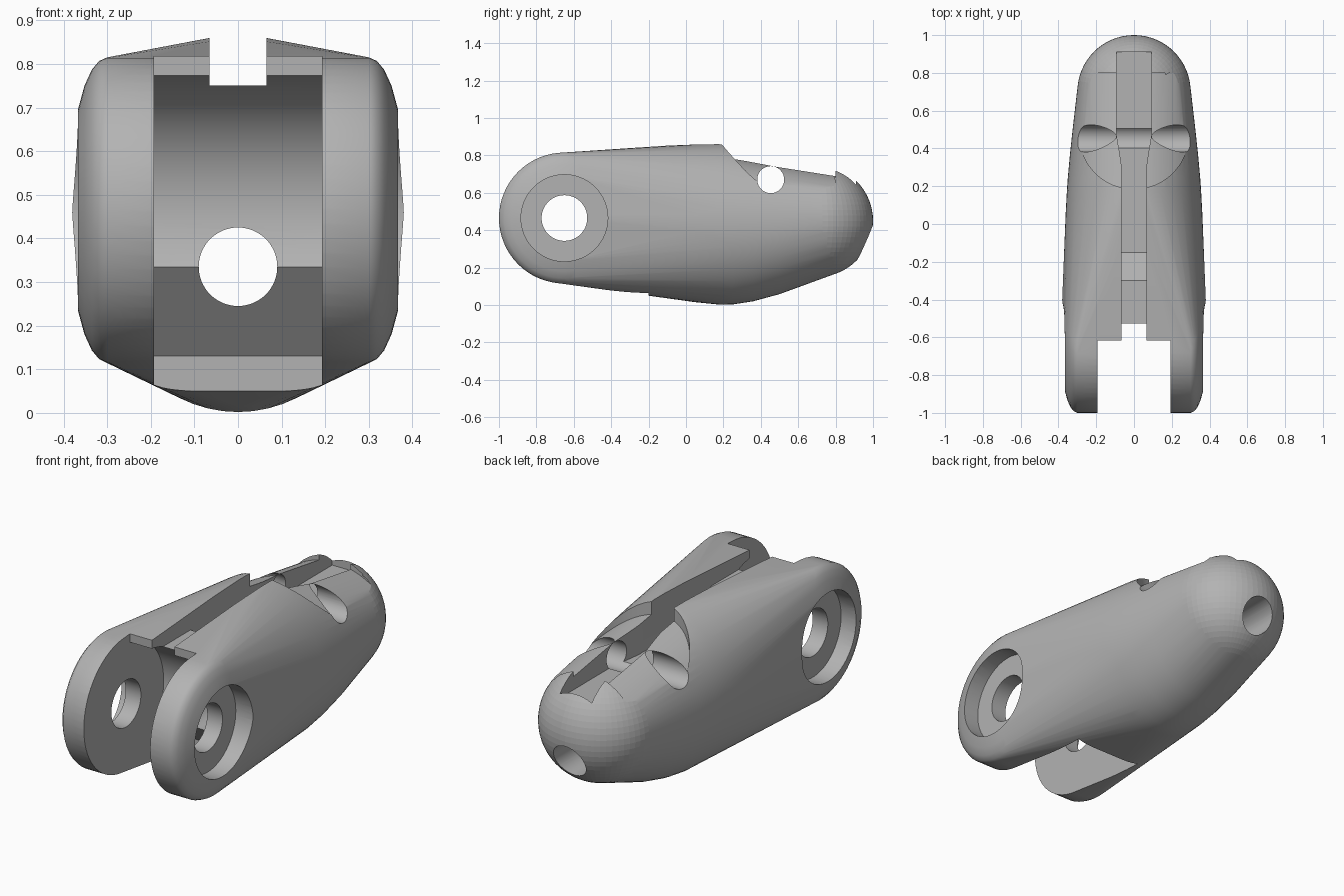
import bpy, bmesh, math
from mathutils import Matrix

if "Cube" in bpy.data.objects:
    bpy.data.objects.remove(bpy.data.objects["Cube"], do_unlink=True)

HINGE_Y, HINGE_Z = -0.65, 0.465
TIP_Y, TIP_Z, TIP_R = 0.70, 0.45, 0.30

grey = bpy.data.materials.new("plain grey")
grey.use_nodes = True
COLOUR = (0.45, 0.45, 0.45, 1)
grey.diffuse_color = COLOUR
grey.node_tree.nodes["Principled BSDF"].inputs["Base Color"].default_value = COLOUR


def make_object(name, bm):
    bmesh.ops.recalc_face_normals(bm, faces=bm.faces)
    mesh = bpy.data.meshes.new(name)
    bm.to_mesh(mesh)
    bm.free()
    obj = bpy.data.objects.new(name, mesh)
    bpy.context.collection.objects.link(obj)
    mesh.materials.append(grey)
    return obj


def cut(target, cutter):
    """Subtract the cutter, then discard it."""
    mod = target.modifiers.new("cut", 'BOOLEAN')
    mod.operation, mod.solver, mod.object = 'DIFFERENCE', 'EXACT', cutter
    bpy.ops.object.select_all(action='DESELECT')
    bpy.context.view_layer.objects.active = target
    target.select_set(True)
    bpy.ops.object.modifier_apply(modifier=mod.name)
    bpy.data.objects.remove(cutter, do_unlink=True)


def prism(name, points, offset):
    """Extrude a 3D outline along an offset."""
    bm = bmesh.new()
    face = bm.faces.new([bm.verts.new(p) for p in points])
    ext = bmesh.ops.extrude_face_region(bm, geom=[face])
    verts = [v for v in ext["geom"] if isinstance(v, bmesh.types.BMVert)]
    bmesh.ops.translate(bm, verts=verts, vec=offset)
    return make_object(name, bm)


def side_prism(name, yz, half_width):
    return prism(name, [(-half_width, y, z) for y, z in yz], (2 * half_width, 0, 0))


def rod(name, radius, length, centre, axis, segments=64):
    turn = Matrix.Rotation(math.pi / 2, 4, 'Y' if axis == 'X' else 'X')
    bm = bmesh.new()
    bmesh.ops.create_cone(bm, cap_ends=True, segments=segments, radius1=radius,
                          radius2=radius, depth=length,
                          matrix=Matrix.Translation(centre) @ turn)
    return make_object(name, bm)


def arc(cy, cz, r, start, end, steps):
    angles = [math.radians(start + (end - start) * i / steps) for i in range(steps + 1)]
    return [(cy + r * math.cos(a), cz + r * math.sin(a)) for a in angles]


# Body: hull around the hinge drum, oval middle sections and the round tip
bm = bmesh.new()
for x, r in ((0.30, 0.35), (0.318, 0.342), (0.335, 0.322), (0.352, 0.285), (0.367, 0.23)):
    for side in (-1, 1):
        for y, z in arc(HINGE_Y, HINGE_Z, r, 0, 354.375, 63):
            bm.verts.new((side * x, y, z))
# each section: y, half width, bottom, top
for y, rx, low, high in ((-0.40, 0.38, 0.22, 0.70), (0.05, 0.362, 0.015, 0.862),
                         (0.18, 0.355, 0.002, 0.867), (0.25, 0.35, 0.003, 0.855),
                         (0.36, 0.34, 0.02, 0.832), (0.50, 0.325, 0.058, 0.80)):
    for x, z in arc(0, 0, 1, 0, 354.375, 63):
        bm.verts.new((x * rx, y, (low + high) / 2 + z * (high - low) / 2))
bmesh.ops.create_uvsphere(bm, u_segments=64, v_segments=32, radius=TIP_R,
                          matrix=Matrix.Translation((0, TIP_Y, TIP_Z)))
hull = bmesh.ops.convex_hull(bm, input=bm.verts)
bmesh.ops.delete(bm, geom=[v for v in bm.verts if not v.link_faces], context='VERTS')
inside = {g for key in ("geom_interior", "geom_unused") for g in hull[key]
          if isinstance(g, bmesh.types.BMVert) and g.is_valid}
bmesh.ops.delete(bm, geom=list(inside), context='VERTS')
body = make_object("finger_link", bm)

# Fork gap with rounded back wall and sloped lower relief
gap = [(-1.2, 1.0), (-0.62, 1.0)] + arc(HINGE_Y, HINGE_Z, 0.31, 84, -25, 32)
gap += [(-0.2, 0.13), (-0.2, -0.1), (-1.2, -0.1)]
cut(body, side_prism("fork_gap", gap, 0.192))

# Hinge pin hole and the wide recess on each cheek
cut(body, rod("hinge_hole", 0.122, 1.0, (0, HINGE_Y, HINGE_Z), 'X'))
for side in (-1, 1):
    cut(body, rod("cheek_recess", 0.232, 0.4, (side * 0.48, HINGE_Y, HINGE_Z), 'X'))

# Arched pad recess on top of the tip
outline = [(x, y, 0.5) for x, y in arc(0, 0.475, 0.29, 180, 360, 40)]
pad = prism("pad_recess", outline + [(0.29, 0.8, 0.5), (-0.29, 0.8, 0.5)], (0, 0, 0.5))
arch = rod("pad_arch", 0.40, 2.0, (0, 0, 0), 'Y', 128)
arch.matrix_world = (Matrix.Translation((0, 0.5, 0.747 - 0.405))
                     @ Matrix.Rotation(math.atan(-0.158), 4, 'X'))
bpy.context.view_layer.update()
cut(pad, arch)
cut(body, pad)

# Cord channel along the top, widening toward the tip
channel = [(-0.8, 1.0), (-0.8, 0.75), (-0.3, 0.75), (-0.15, 0.62), (0.35, 0.62), (0.35, 1.0)]
cut(body, side_prism("cord_channel", channel, 0.065))
half = [(0.065, 0.30), (0.075, 0.37), (0.092, 0.47), (0.092, 0.91)]
plan = half + [(-x, y) for x, y in reversed(half)]
cut(body, prism("tip_channel", [(x, y, 0.62) for x, y in plan], (0, 0, 0.4)))

# Cross pin hole and the lengthwise cord hole
cut(body, rod("cross_pin_hole", 0.072, 1.0, (0, 0.453, 0.67), 'X'))
cut(body, rod("cord_hole", 0.09, 2.6, (0, 0, 0.335), 'Y'))

bpy.ops.object.select_all(action='DESELECT')
body.select_set(True)
bpy.context.view_layer.objects.active = body
bpy.ops.object.shade_smooth_by_angle(angle=math.radians(28))
